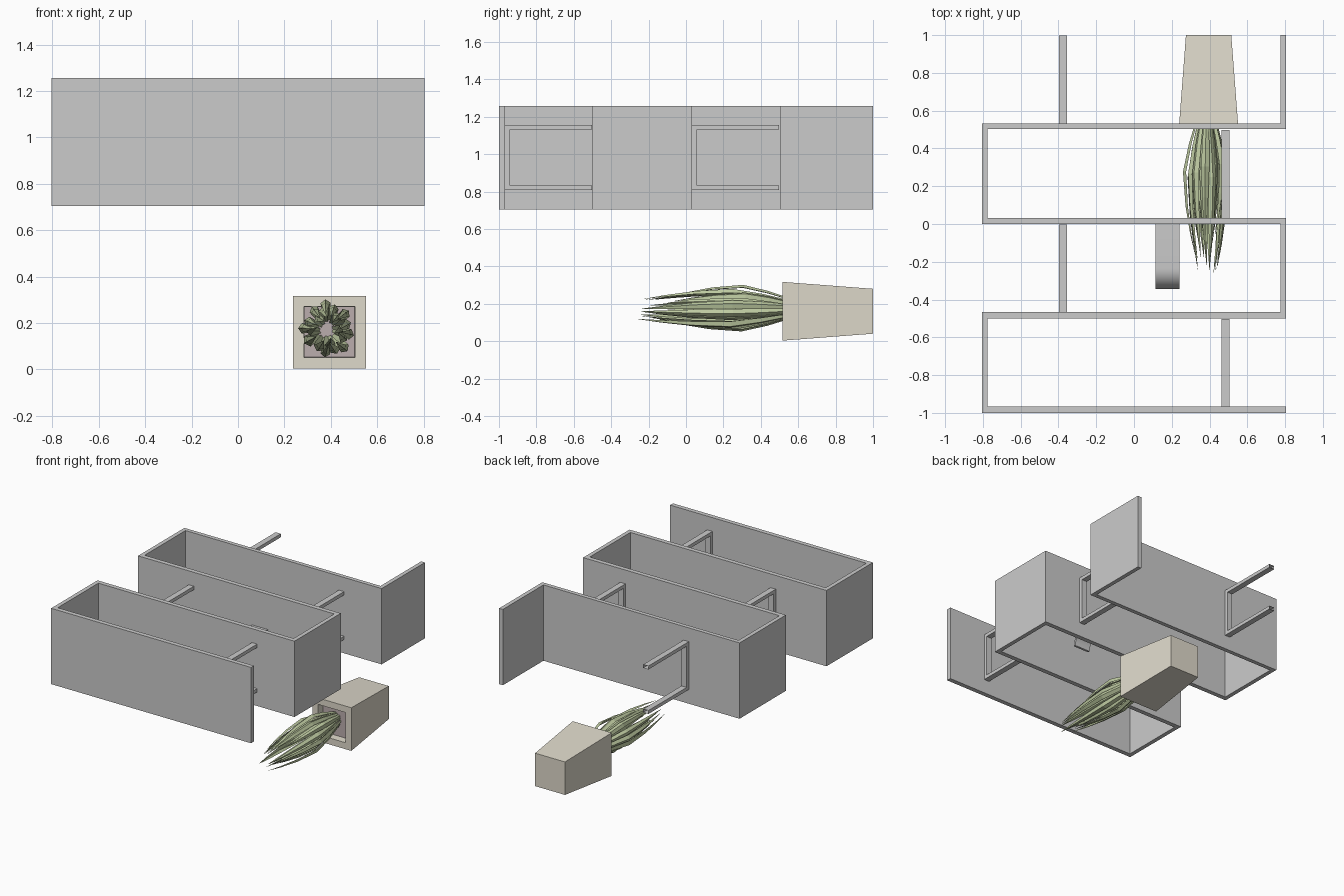
import bpy, bmesh, math, random
from mathutils import Vector

if "Cube" in bpy.data.objects:
    bpy.data.objects.remove(bpy.data.objects["Cube"])

random.seed(4)


def material(name, rgb):
    m = bpy.data.materials.new(name)
    m.diffuse_color = (*rgb, 1)
    m.use_nodes = True
    m.node_tree.nodes["Principled BSDF"].inputs["Base Color"].default_value = m.diffuse_color
    return m


def make(name, verts, faces, mat=None):
    mesh = bpy.data.meshes.new(name)
    mesh.from_pydata([tuple(v) for v in verts], [], faces)
    bm = bmesh.new()
    bm.from_mesh(mesh)
    bmesh.ops.recalc_face_normals(bm, faces=bm.faces)
    bm.to_mesh(mesh)
    bm.free()
    ob = bpy.data.objects.new(name, mesh)
    bpy.context.collection.objects.link(ob)
    if mat:
        mesh.materials.append(mat)
    return ob


def loft(name, rings, mat=None, cap_start=True, cap_end=True):
    """Skin a list of equal closed rings."""
    n = len(rings[0])
    verts = [v for r in rings for v in r]
    faces = [(k * n + i, k * n + (i + 1) % n, (k + 1) * n + (i + 1) % n, (k + 1) * n + i)
             for k in range(len(rings) - 1) for i in range(n)]
    if cap_start:
        faces.append(tuple(range(n)))
    if cap_end:
        faces.append(tuple(range(len(verts) - n, len(verts))))
    return make(name, verts, faces, mat)


pot_mat = material("pot_clay", (0.74, 0.70, 0.60))
soil_mat = material("soil", (0.50, 0.42, 0.42))
leaf_mat = material("leaf_green", (0.52, 0.60, 0.36))

# Serpentine shelf: one snaking outline extruded upward
W, w = 0.805, 0.775
outline = [(W, -1), (W, -.967), (-w, -.967), (-w, -.5), (W, -.5), (W, .033),
           (-w, .033), (-w, .503), (W, .503), (W, 1), (w, 1), (w, .533),
           (-W, .533), (-W, 0), (w, 0), (w, -.467), (-W, -.467), (-W, -1)]
loft("serpentine_shelf", [[(x, y, z) for x, y in outline] for z in (0.705, 1.257)])

# C-shaped tube brackets, open at the arm ends
for i, (x, y) in enumerate([(.485, -.967), (.485, .033), (-.375, -.467), (-.375, .533)]):
    t, end = 0.025, y + 0.465
    pairs = [((end, 1.157), (end, 1.157 - t)), ((y, 1.157), (y + t, 1.157 - t)),
             ((y, .808), (y + t, .808 + t)), ((end, .808), (end, .808 + t))]
    rings = [[(x - .021, *a), (x + .021, *a), (x + .021, *b), (x - .021, *b)] for a, b in pairs]
    loft(f"bracket_{i + 1}", rings, None, False, False)

# Hook: flat strip that curls down at its tip
R, t = 0.11, 0.016
outer, inner = [(0, 1.0)], [(0, 1.0 - t)]
for k in range(11):
    a = math.radians(9 * k)
    for path, r in ((outer, R), (inner, R - t)):
        path.append((-.345 + R - r * math.sin(a), 1.0 - R + r * math.cos(a)))
rings = [[(.115, *o), (.24, *o), (.24, *i), (.115, *i)] for o, i in zip(outer, inner)]
hook = loft("wall_hook", rings)
bpy.context.view_layer.objects.active = hook
hook.select_set(True)
bpy.ops.object.shade_smooth_by_angle(angle=math.radians(30))

# Planter lying on its side, mouth toward the front
CX, CZ = 0.395, 0.16


def square(y, h):
    return [(CX + sx * h, y, CZ + sz * h) for sx, sz in ((-1, -1), (1, -1), (1, 1), (-1, 1))]


loft("planter_pot", [square(1.0, .12), square(.515, .157), square(.515, .11), square(.575, .108)],
     pot_mat, True, False)
make("soil", square(.57, .108), [(0, 1, 2, 3)], soil_mat)

# Leaves: folded tapering blades that bow outward, then close in at the tips
count = 20
for i in range(count):
    ang = i * 2.39996
    u = Vector((math.cos(ang), 0, math.sin(ang)))
    side = Vector((-math.sin(ang), 0, math.cos(ang)))
    ring = 0.35 + 0.65 * math.sqrt((i + .5) / count)
    length = random.uniform(.62, .83)
    twist = random.uniform(-.02, .02)
    width = random.uniform(.020, .027)
    rings = []
    for s, rad, wf in ((0, .045, .5), (.2, .085, .85), (.4, .115, 1), (.65, .105, .75),
                       (.85, .085, .4), (1, .065, .03)):
        c = Vector((CX - .01, .57 - length * s, CZ + .012)) + u * rad * ring + side * twist * s
        hw = width * wf
        rings.append([c - side * hw, c + u * hw * .7, c + side * hw, c + u * hw * .35])
        # keel of the fold sits on the outer side of the blade
    loft(f"leaf_{i + 1}", rings, leaf_mat)
